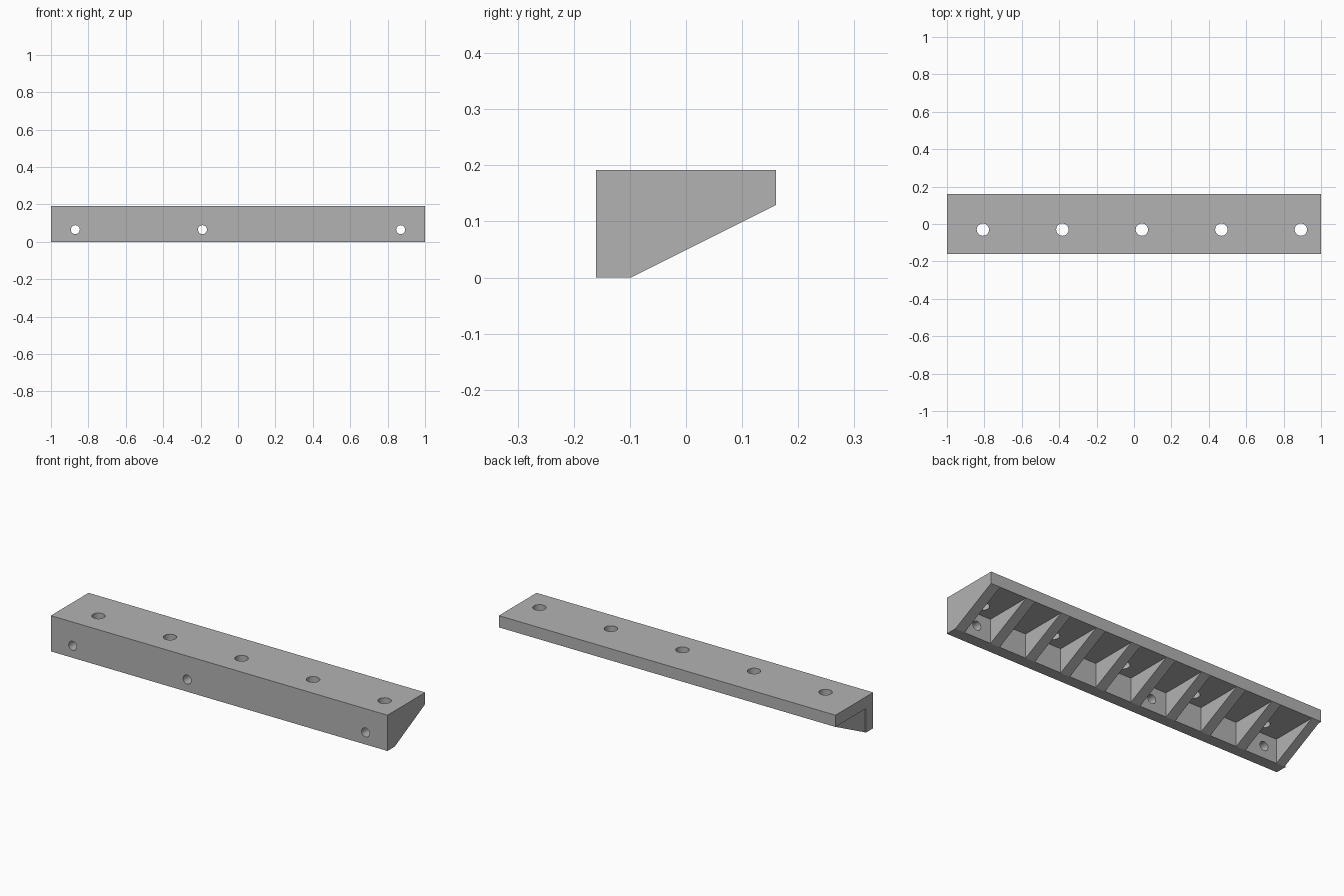
import bpy, bmesh, math
from mathutils import Matrix

cube = bpy.data.objects.get("Cube")
if cube:
    bpy.data.objects.remove(cube, do_unlink=True)

grey = bpy.data.materials.new("matte_grey")
grey.use_nodes = True
grey.diffuse_color = (0.45, 0.45, 0.45, 1)
grey.node_tree.nodes["Principled BSDF"].inputs["Base Color"].default_value = grey.diffuse_color

# Outer size and thickness of the two legs
HALF, DEPTH, TOP = 1.0, 0.16, 0.192
WALL_Y, PLATE_Z = -0.098, 0.129


def add_prism(bm, profile, x0, x1):
    """Extrude a (y, z) profile along x."""
    face = bm.faces.new([bm.verts.new((x0, y, z)) for y, z in profile])
    out = bmesh.ops.extrude_face_region(bm, geom=[face])
    moved = [v for v in out["geom"] if isinstance(v, bmesh.types.BMVert)]
    bmesh.ops.translate(bm, verts=moved, vec=(x1 - x0, 0, 0))


def add_drill(bm, location, radius, rotation):
    bmesh.ops.create_cone(bm, cap_ends=True, segments=32, radius1=radius, radius2=radius,
                          depth=0.15, matrix=Matrix.Translation(location) @ rotation)


def make_object(name, bm):
    bmesh.ops.recalc_face_normals(bm, faces=bm.faces)
    mesh = bpy.data.meshes.new(name)
    bm.to_mesh(mesh)
    bm.free()
    mesh.materials.append(grey)
    obj = bpy.data.objects.new(name, mesh)
    bpy.context.collection.objects.link(obj)
    return obj


# Front wall and top plate
bm = bmesh.new()
add_prism(bm, [(-DEPTH, 0), (WALL_Y, 0), (WALL_Y, PLATE_Z), (DEPTH, PLATE_Z),
               (DEPTH, TOP), (-DEPTH, TOP)], -HALF, HALF)
body = make_object("angle_rail", bm)

# Screw holes through the top plate and the front wall
bm = bmesh.new()
for i in range(5):
    add_drill(bm, (0.892 - 0.425 * i, -0.03, 0.16), 0.033, Matrix())
for x in (0.87, -0.19, -0.87):
    add_drill(bm, (x, -0.13, 0.065), 0.024, Matrix.Rotation(math.pi / 2, 4, 'X'))
drills = make_object("hole_cutter", bm)
drills.hide_render = True
drills.hide_set(True)

cut = body.modifiers.new("holes", 'BOOLEAN')
cut.operation = 'DIFFERENCE'
cut.solver = 'EXACT'
cut.object = drills

# Triangular stiffening ribs, evenly spaced with one closing the far end
gusset = [(WALL_Y, 0), (DEPTH, PLATE_Z), (WALL_Y, PLATE_Z)]
spans = [(HALF - 0.2127 * i - 0.055, HALF - 0.2127 * i) for i in range(9)]
spans.append((-0.994, -0.945))
bm = bmesh.new()
for x0, x1 in spans:
    add_prism(bm, gusset, x0, x1)
make_object("support_ribs", bm)

# Smooth hole walls, crisp edges elsewhere
bpy.ops.object.select_all(action='DESELECT')
bpy.context.view_layer.objects.active = body
body.select_set(True)
bpy.ops.object.modifier_apply(modifier="holes")
bpy.ops.object.shade_smooth_by_angle(angle=math.radians(30))
bpy.data.objects.remove(drills, do_unlink=True)
